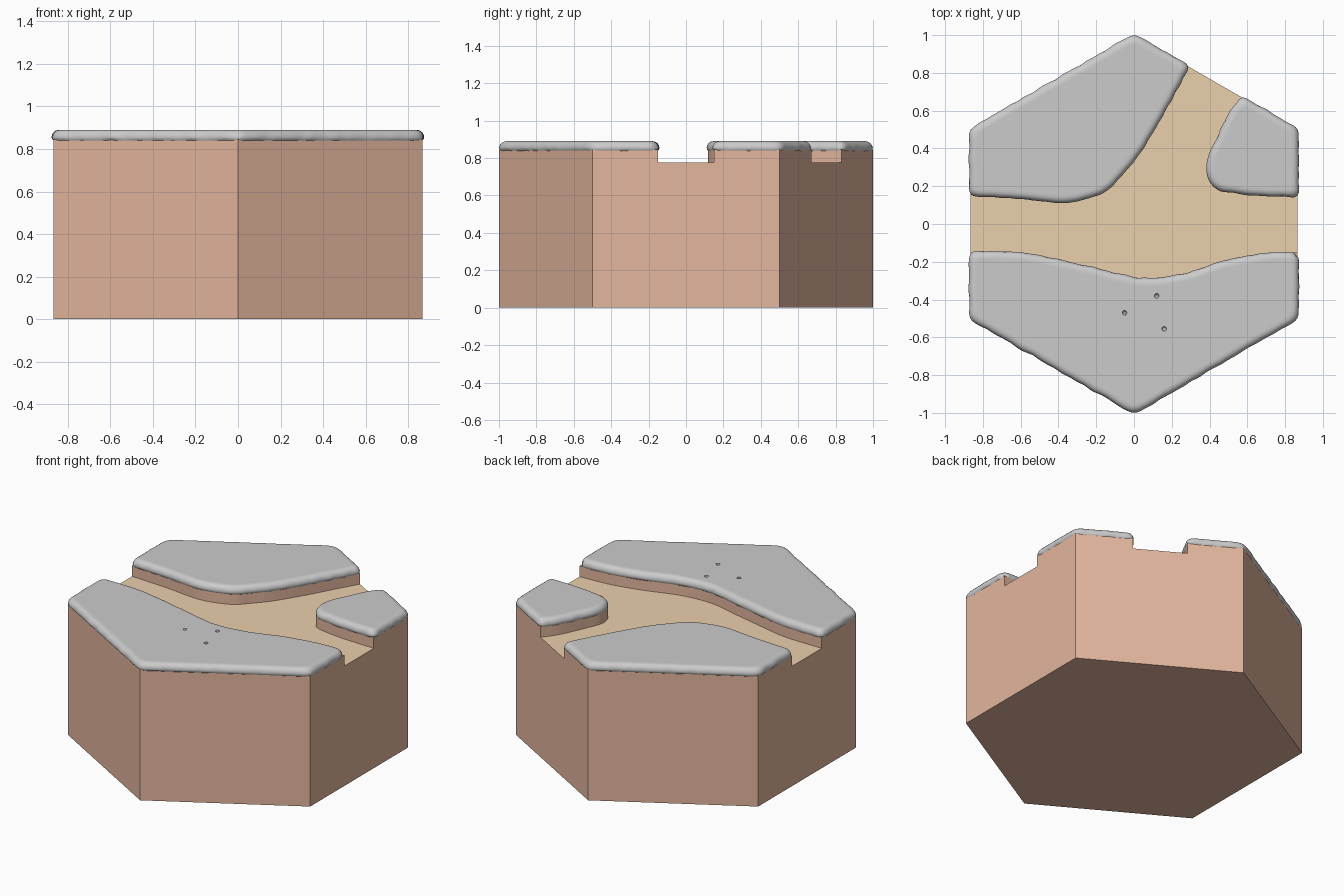
import bpy, bmesh, math
from mathutils import Vector, noise

if "Cube" in bpy.data.objects:
    bpy.data.objects.remove(bpy.data.objects["Cube"])

TOP, BED = 0.845, 0.775


def material(name, rgb):
    m = bpy.data.materials.new(name)
    m.diffuse_color = (*rgb, 1)
    m.use_nodes = True
    m.node_tree.nodes["Principled BSDF"].inputs["Base Color"].default_value = m.diffuse_color
    return m


earth = material("earth", (0.77, 0.47, 0.34))
sand = material("sand", (0.83, 0.63, 0.42))


def make_object(name, bm, mats=()):
    bmesh.ops.recalc_face_normals(bm, faces=bm.faces[:])
    me = bpy.data.meshes.new(name)
    bm.to_mesh(me)
    bm.free()
    ob = bpy.data.objects.new(name, me)
    bpy.context.collection.objects.link(ob)
    for m in mats:
        me.materials.append(m)
    return ob


def loft(rings):
    """Closed solid through rings of equal length, each a list of (x, y, z)."""
    bm = bmesh.new()
    vs = [[bm.verts.new(p) for p in ring] for ring in rings]
    n = len(vs[0])
    for a, b in zip(vs, vs[1:]):
        for i in range(n):
            j = (i + 1) % n
            bm.faces.new((a[i], a[j], b[j], b[i]))
    bm.faces.new(vs[0][::-1])
    bm.faces.new(vs[-1])
    return bm


def prism(pts, z0, z1):
    return loft([[(p[0], p[1], z) for p in pts] for z in (z0, z1)])


def spline(pts, steps=5):
    """Catmull-Rom curve through the points."""
    p = [Vector(q) for q in pts]
    p = [2 * p[0] - p[1]] + p + [2 * p[-1] - p[-2]]
    out = []
    for a, b, c, d in zip(p, p[1:], p[2:], p[3:]):
        for k in range(steps):
            t = k / steps
            out.append(0.5 * (2 * b + (c - a) * t + (2 * a - 5 * b + 4 * c - d) * t * t
                              + (3 * b - a - 3 * c + d) * t ** 3))
    return out + [p[-2]]


def resample(pts, step=0.015):
    out = []
    for a, b in zip(pts, pts[1:] + pts[:1]):
        k = max(1, round((b - a).length / step))
        out += [a.lerp(b, i / k) for i in range(k)]
    return out


def smooth(ring, times):
    for _ in range(times):
        n = len(ring)
        ring = [ring[i] * 0.5 + (ring[i - 1] + ring[(i + 1) % n]) * 0.25 for i in range(n)]
    return ring


def offset(ring, dist):
    out, n = [], len(ring)
    for i, p in enumerate(ring):
        t = (ring[(i + 1) % n] - ring[i - 1]).normalized()
        out.append(p + Vector((t.y, -t.x)) * dist)
    return out


def boolean(ob, cutter):
    mod = ob.modifiers.new("cut", 'BOOLEAN')
    mod.object = cutter
    mod.solver = 'EXACT'
    cutter.hide_render = True
    cutter.hide_set(True)


# Edges of the forked path
W = math.sqrt(3) / 2
front = spline([(W, -.15), (.65, -.165), (.45, -.21), (.25, -.272), (.1, -.292), (-.02, -.285),
                (-.17, -.248), (-.4, -.195), (-.6, -.155), (-W, -.15)])
back = spline([(-W, .155), (-.6, .14), (-.36, .118), (-.17, .168), (-.08, .25), (.01, .355),
               (.12, .53), (.22, .71), (.29, .8326)])
right = spline([(.57, .671), (.5, .57), (.43, .42), (.385, .3), (.415, .205), (.5, .175),
                (.65, .157), (W, .15)])
V = Vector

# Earth hexagon with the sandy path cut into it
hexagon = [(math.sin(i * math.pi / 3), math.cos(i * math.pi / 3)) for i in range(6)]
body = make_object("earth_hexagon", prism(hexagon, 0, TOP), (earth, sand))
outline = ([V((1, -.15))] + front + [V((-1, -.15)), V((-1, .155))] + back
           + [V((.34, .919)), V((.62, .758))] + right + [V((1, .15))])
cut = prism(outline, BED, 1.1)
for f in cut.faces:
    if all(v.co.z < BED + .001 for v in f.verts):
        f.material_index = 1
boolean(body, make_object("path_cutter", cut, (earth, sand)))

# Soft caps with lumpy rolled rims: (outward offset, height)
RIM = [(-.02, .843), (-.002, .837), (.005, .845), (.007, .856), (.004, .870),
       (-.004, .881), (-.013, .887), (-.025, .890), (-.038, .890)]


def cap(name, pts):
    ring = smooth(resample(pts), 4)
    lump = [noise.noise((p.x * 16, p.y * 16, 3)) for p in ring]
    ring = offset(ring, 0)
    ring = [q + (o - q) * l * 0.006 for q, o, l in zip(ring, offset(ring, 1), lump)]
    rings, last = [], 0
    for d, z in RIM:
        ring = offset(ring, d - last)
        if z > .86:
            ring = smooth(ring, 2)
        last = d
        drop = .006 if z < .85 else 0
        rings.append([(p.x, p.y, z + drop * l) for p, l in zip(ring, lump)])
    ob = make_object(name, loft(rings))
    bpy.ops.object.select_all(action='DESELECT')
    ob.select_set(True)
    bpy.context.view_layer.objects.active = ob
    bpy.ops.object.shade_smooth_by_angle(angle=math.radians(50))
    return ob


front_cap = cap("front_cap", [V((-W, -.5)), V((0, -1)), V((W, -.5))] + front)
cap("back_cap", [V((0, 1)), V((-W, .5))] + back)
cap("right_cap", [V((W, .5))] + right)

# Three small pits in the front cap
pits = bmesh.new()
for x, y in ((.12, -.38), (-.05, -.47), (.16, -.555)):
    made = bmesh.ops.create_icosphere(pits, subdivisions=2, radius=.013)
    bmesh.ops.translate(pits, verts=made['verts'], vec=(x, y, .888))
boolean(front_cap, make_object("pit_cutter", pits))
